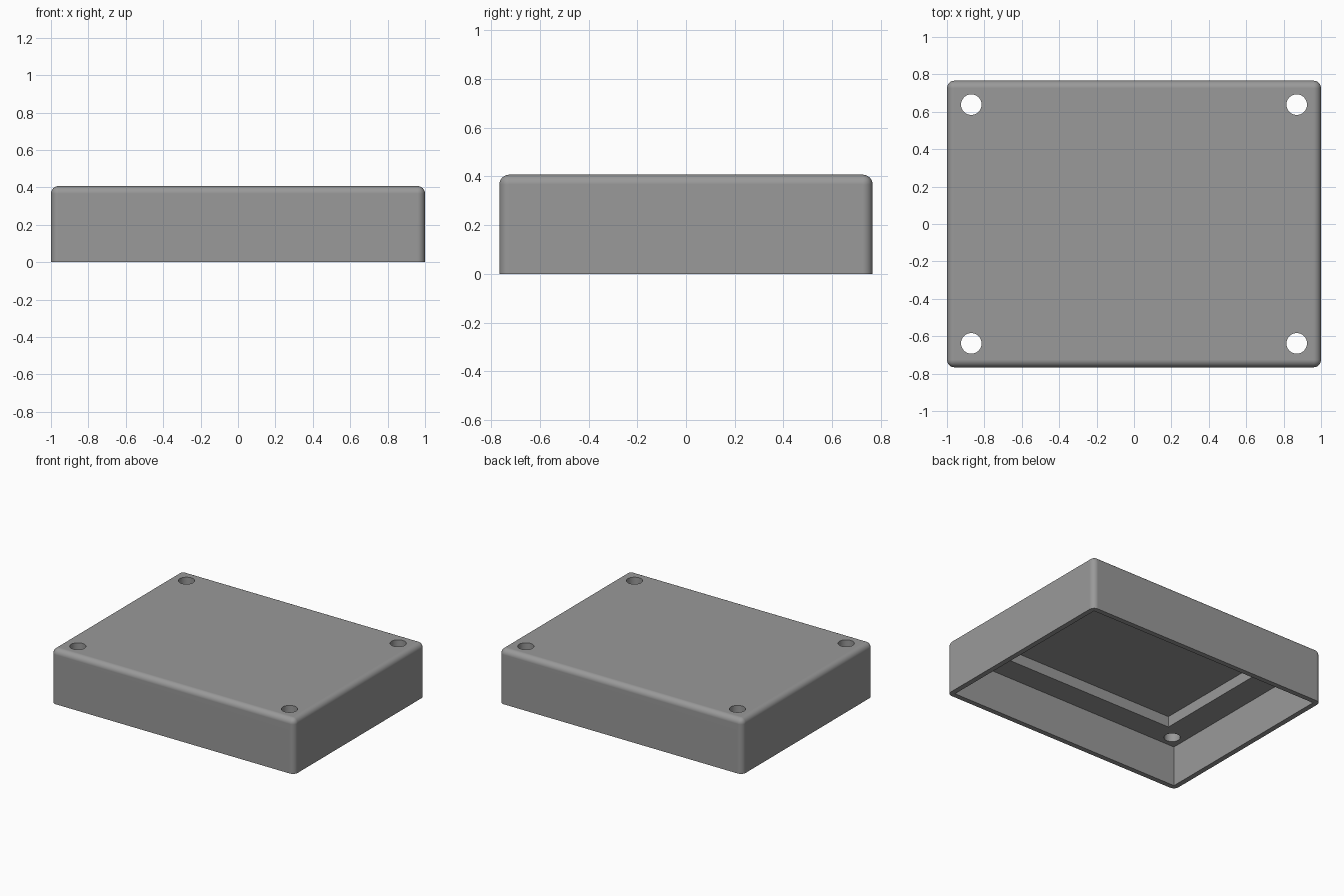
import bpy, bmesh, math

if "Cube" in bpy.data.objects:
    bpy.data.objects.remove(bpy.data.objects["Cube"])

LX, LY, H = 2.0, 1.532, 0.407   # outer size
R = 0.04                        # outer rounding
WALL = 0.038
SHELF, CEILING = 0.30, 0.38     # cavity depth, then the deeper recess

grey = bpy.data.materials.new("mid_grey")
grey.diffuse_color = (0.32, 0.32, 0.32, 1)
grey.use_nodes = True
grey.node_tree.nodes["Principled BSDF"].inputs["Base Color"].default_value = grey.diffuse_color


def box(name, sx, sy, z0, z1, rounding=0):
    """Box on the z axis; rounding bevels every edge except the bottom ones."""
    bm = bmesh.new()
    bmesh.ops.create_cube(bm, size=1)
    for v in bm.verts:
        v.co = (v.co.x * sx, v.co.y * sy, z1 if v.co.z > 0 else z0)
    if rounding:
        edges = [e for e in bm.edges if any(v.co.z > z0 + 1e-4 for v in e.verts)]
        bmesh.ops.bevel(bm, geom=edges, offset=rounding, segments=8,
                        profile=0.5, affect='EDGES')
    mesh = bpy.data.meshes.new(name)
    bm.to_mesh(mesh)
    bm.free()
    ob = bpy.data.objects.new(name, mesh)
    bpy.context.collection.objects.link(ob)
    mesh.materials.append(grey)
    return ob


# Rounded outer shell
lid = box("enclosure_lid", LX, LY, 0, H, R)

# Main cavity, open below, and the smaller recess above it
cutters = [
    box("cavity_cutter", LX - 2 * WALL, LY - 2 * WALL, -0.1, SHELF),
    box("recess_cutter", 1.52, 1.09, 0.2, CEILING),
]

# Screw holes in the four corners
for sx in (-1, 1):
    for sy in (-1, 1):
        bpy.ops.mesh.primitive_cylinder_add(vertices=48, radius=0.055, depth=0.4,
                                            location=(sx * 0.87, sy * 0.638, 0.4))
        hole = bpy.context.object
        hole.name = "screw_hole_cutter"
        hole.data.materials.append(grey)
        cutters.append(hole)

# Cut everything out of the shell
bpy.ops.object.select_all(action='DESELECT')
bpy.context.view_layer.objects.active = lid
lid.select_set(True)
for cutter in cutters:
    mod = lid.modifiers.new("cut", 'BOOLEAN')
    mod.operation = 'DIFFERENCE'
    mod.solver = 'EXACT'
    mod.object = cutter
    bpy.ops.object.modifier_apply(modifier=mod.name)
    bpy.data.objects.remove(cutter)

# Smooth roundings and holes, flat faces kept flat
bpy.ops.object.shade_smooth_by_angle(angle=math.radians(30))
normals = lid.modifiers.new("flat_faces", 'WEIGHTED_NORMAL')
normals.keep_sharp = True
